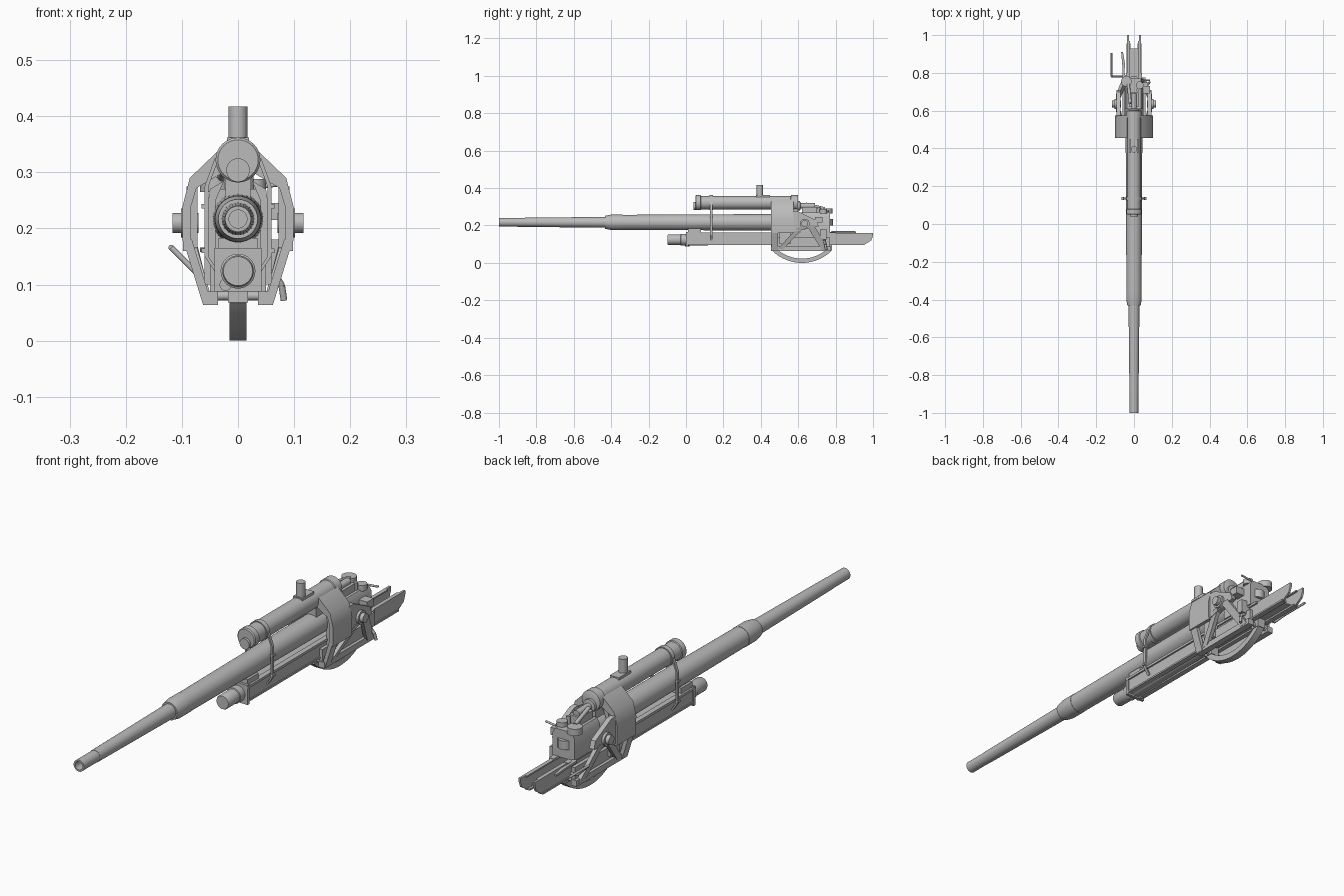
import bpy, bmesh, math
from mathutils import Vector

grey = bpy.data.materials.new("gunmetal grey")
grey.diffuse_color = (0.5, 0.5, 0.5, 1)


def finish(name, bm, smooth=True):
    bmesh.ops.recalc_face_normals(bm, faces=bm.faces)
    me = bpy.data.meshes.new(name)
    bm.to_mesh(me)
    bm.free()
    ob = bpy.data.objects.new(name, me)
    bpy.context.collection.objects.link(ob)
    me.materials.append(grey)
    if smooth:
        bpy.ops.object.select_all(action='DESELECT')
        ob.select_set(True)
        bpy.context.view_layer.objects.active = ob
        bpy.ops.object.shade_smooth_by_angle(angle=math.radians(35))
    return ob


def lathe(name, prof, x=0, z=0, n=32):
    """Turn a (y, radius) profile around a line parallel to y."""
    bm = bmesh.new()
    vs = [bm.verts.new((x + r, y, z)) for y, r in prof]
    es = [bm.edges.new(p) for p in zip(vs, vs[1:])]
    bmesh.ops.spin(bm, geom=vs + es, cent=(x, 0, z), axis=(0, 1, 0),
                   angle=math.tau, steps=n, use_merge=False)
    bmesh.ops.remove_doubles(bm, verts=bm.verts, dist=1e-5)
    return finish(name, bm)


def rod(name, a, b, r, n=16, r2=None):
    a, b = Vector(a), Vector(b)
    bm = bmesh.new()
    bmesh.ops.create_cone(bm, cap_ends=True, segments=n, radius1=r,
                          radius2=r if r2 is None else r2, depth=(b - a).length)
    q = Vector((0, 0, 1)).rotation_difference(b - a)
    for v in bm.verts:
        v.co = q @ v.co + (a + b) / 2
    return finish(name, bm)


def box(name, x0, x1, y0, y1, z0, z1):
    bm = bmesh.new()
    bmesh.ops.create_cube(bm, size=1)
    for v in bm.verts:
        v.co = ((x0 + x1) / 2 + v.co.x * (x1 - x0), (y0 + y1) / 2 + v.co.y * (y1 - y0),
                (z0 + z1) / 2 + v.co.z * (z1 - z0))
    return finish(name, bm, False)


def prism(name, pts, lo, hi, axis):
    """Extrude a 2D outline along 'x' (y,z points), 'y' (x,z) or 'z' (x,y)."""
    at = {'x': lambda p, d: (d, *p), 'y': lambda p, d: (p[0], d, p[1]),
          'z': lambda p, d: (*p, d)}[axis]
    bm = bmesh.new()
    f = bm.faces.new([bm.verts.new(at(p, lo)) for p in pts])
    g = bmesh.ops.extrude_face_region(bm, geom=[f])['geom']
    move = Vector(at((0, 0), hi - lo))
    bmesh.ops.translate(bm, verts=[v for v in g if isinstance(v, bmesh.types.BMVert)], vec=move)
    return finish(name, bm)


def slab(name, a, b, w, t):
    """Flat bar from a to b, w wide along y and t thick along x."""
    a, b = Vector(a), Vector(b)
    bm = bmesh.new()
    rings = [[bm.verts.new(p + Vector((sx * t / 2, sy * w / 2, 0)))
              for sx, sy in ((-1, -1), (1, -1), (1, 1), (-1, 1))] for p in (a, b)]
    for r in rings:
        bm.faces.new(r)
    for i in range(4):
        j = (i + 1) % 4
        bm.faces.new((rings[0][i], rings[0][j], rings[1][j], rings[1][i]))
    return finish(name, bm, False)


# Barrel with open bore, thicker jacket and rear sleeve
BZ = 0.217
lathe("barrel", [(-0.8, 0), (-0.8, 0.016), (-1, 0.016), (-1, 0.023), (-0.9, 0.023), (-0.9, 0.024),
                 (-0.432, 0.029), (-0.432, 0.035), (-0.40, 0.041), (-0.34, 0.041), (-0.34, 0.040),
                 (0.0, 0.042), (0.45, 0.044), (0.62, 0.046), (0.62, 0)], z=BZ)

# Recoil cylinder above the barrel
lathe("recoil_cylinder", [(0.05, 0), (0.05, 0.036), (0.054, 0.04), (0.078, 0.04), (0.08, 0.036),
                          (0.56, 0.036), (0.562, 0.040), (0.598, 0.040), (0.6, 0.037), (0.6, 0)], z=0.322)
lathe("recoil_cylinder_plug", [(0.04, 0), (0.04, 0.021), (0.07, 0.021)], z=0.304)
lathe("recoil_rod", [(0.59, 0.026), (0.61, 0.026), (0.612, 0.014), (0.69, 0.014), (0.69, 0)], z=0.305)
rod("filler_stub", (0, 0.395, 0.35), (0, 0.395, 0.417), 0.017, 24)
box("filler_base", -0.02, 0.02, 0.375, 0.45, 0.345, 0.362)
box("cylinder_saddle", -0.022, 0.022, 0.46, 0.6, 0.25, 0.30)

# Cradle trough, open on top with pointed side rails at the rear
for s in (-1, 1):
    prism("cradle_side", [(0, 0.098), (0.955, 0.098), (0.99, 0.12), (1, 0.145), (1, 0.16), (0, 0.16)],
          s * 0.027, s * 0.036, 'x')
    box("cradle_top_flange", *sorted((s * 0.022, s * 0.043)), 0, 0.8, 0.152, 0.162)
    box("cradle_rail_lip", *sorted((s * 0.02, s * 0.036)), 0.8, 0.97, 0.154, 0.16)
    box("cradle_bottom_lip", *sorted((s * 0.018, s * 0.04)), 0.0, 0.955, 0.096, 0.103)
box("cradle_floor", -0.03, 0.03, 0.0, 0.93, 0.106, 0.112)
box("cradle_front_lid", -0.03, 0.03, 0.0, 0.6, 0.15, 0.158)
box("cradle_front_plate", -0.042, 0.042, 0.0, 0.012, 0.088, 0.165)
box("barrel_rest", -0.035, 0.035, 0.01, 0.08, 0.158, 0.183)
lathe("brake_cylinder", [(-0.098, 0), (-0.098, 0.026), (-0.094, 0.028), (-0.03, 0.028), (-0.028, 0.031),
                         (0.0, 0.031), (0.6, 0.024), (0.6, 0)], z=0.124)
rod("brake_valve", (-0.022, -0.005, 0.1), (-0.022, 0.02, 0.1), 0.011)

# Strap holding cylinder, barrel and cradle together
lathe("strap_collar", [(0.125, 0.036), (0.125, 0.04), (0.145, 0.04), (0.145, 0.036)], z=0.322)
for s in (-1, 1):
    for a, b in (((0.038, 0.325), (0.056, 0.275)), ((0.056, 0.275), (0.056, 0.15)),
                 ((0.056, 0.15), (0.036, 0.12))):
        slab("strap_side", (s * a[0], 0.135, a[1]), (s * b[0], 0.135, b[1]), 0.012, 0.007)
    for z in (0.16, 0.24):
        box("strap_bolt", *sorted((s * 0.052, s * 0.065)), 0.128, 0.142, z - 0.004, z + 0.004)

# Yoke arch around the gun
outer = [(0.098, 0.16), (0.1, 0.235), (0.086, 0.29), (0.036, 0.338)]
inner = [(0.026, 0.30), (0.074, 0.272), (0.085, 0.235), (0.083, 0.16)]
for s in (-1, 1):
    prism("yoke_arch", [(s * x, z) for x, z in outer + inner], 0.455, 0.575, 'y')
    prism("yoke_web", [(s * 0.025, 0.285), (s * 0.05, 0.27), (s * 0.06, 0.2), (s * 0.06, 0.1),
                       (s * 0.04, 0.1), (s * 0.04, 0.25)], 0.5, 0.56, 'y')
    # side frame: rear plate, legs and foot
    prism("yoke_rear_plate", [(0.57, 0.275), (0.60, 0.275), (0.70, 0.225), (0.71, 0.195), (0.57, 0.165)],
          s * 0.072, s * 0.092, 'x')
    slab("front_leg", (s * 0.09, 0.475, 0.18), (s * 0.055, 0.475, 0.066), 0.035, 0.016)
    slab("brace_leg", (s * 0.088, 0.615, 0.19), (s * 0.055, 0.505, 0.075), 0.032, 0.016)
    slab("rear_leg", (s * 0.088, 0.665, 0.20), (s * 0.055, 0.745, 0.07), 0.04, 0.016)
    box("frame_foot", *sorted((s * 0.036, s * 0.062)), 0.455, 0.775, 0.064, 0.088)
    box("cradle_bearing", *sorted((s * 0.036, s * 0.05)), 0.46, 0.77, 0.085, 0.135)
    # trunnion
    rod("trunnion", (s * 0.07, 0.635, 0.21), (s * 0.117, 0.635, 0.21), 0.018, 24)
    rod("trunnion_collar", (s * 0.085, 0.635, 0.21), (s * 0.102, 0.635, 0.21), 0.026, 24)

# Elevating arc beneath the cradle
a0 = math.asin(0.16 / 0.226)
angs = [-a0 + 2 * a0 * i / 24 for i in range(25)]
arc = [(0.62 + 0.226 * math.sin(a), 0.226 - 0.226 * math.cos(a)) for a in angs]
arc += [(0.62 + 0.203 * math.sin(a), 0.226 - 0.203 * math.cos(a)) for a in reversed(angs)]
prism("elevating_arc", arc, -0.015, 0.015, 'x')
for y in (0.475, 0.76):
    rod("arc_pin", (-0.045, y, 0.08), (0.045, y, 0.08), 0.008)
    box("arc_mount", -0.018, 0.018, y - 0.02, y + 0.02, 0.068, 0.11)

# Breech with rounded rear wedge and fittings
prism("breech_block", [(-0.048, 0.16), (0.048, 0.16), (0.048, 0.25), (0.036, 0.27),
                       (-0.036, 0.27), (-0.048, 0.25)], 0.61, 0.77, 'y')
half = [(0.034 * math.cos(math.pi * i / 12), 0.74 + 0.045 * math.sin(math.pi * i / 12)) for i in range(13)]
prism("breech_wedge", half, 0.2, 0.235, 'z')
rod("sight_drum", (-0.04, 0.755, 0.265), (-0.04, 0.755, 0.292), 0.028, 24)
rod("small_drum", (0.03, 0.735, 0.265), (0.03, 0.735, 0.288), 0.02, 24)
rod("drum_knob", (0.02, 0.71, 0.265), (0.02, 0.71, 0.3), 0.008)
box("breech_bracket", -0.025, 0.025, 0.62, 0.7, 0.265, 0.3)
rod("linkage", (-0.02, 0.64, 0.315), (-0.03, 0.74, 0.29), 0.008)
rod("side_lever", (0.04, 0.76, 0.275), (0.085, 0.76, 0.28), 0.004)
box("side_fitting", 0.045, 0.085, 0.69, 0.73, 0.215, 0.245)
box("lower_fitting", 0.036, 0.075, 0.72, 0.75, 0.125, 0.18)

# Crank and hand levers
crank = [(-0.04, 0.78, 0.115), (-0.068, 0.78, 0.115), (-0.119, 0.78, 0.166), (-0.119, 0.905, 0.166)]
for a, b in zip(crank, crank[1:]):
    rod("crank", a, b, 0.005, 12)
prism("left_lever", [(-0.036, 0.76), (-0.05, 0.80), (-0.048, 0.85), (-0.058, 0.91), (-0.068, 0.91),
                     (-0.062, 0.84), (-0.06, 0.77)], 0.158, 0.166, 'z')
grip = [(0.04, 0.74, 0.13), (0.068, 0.74, 0.115), (0.078, 0.745, 0.098), (0.082, 0.75, 0.072)]
for a, b in zip(grip, grip[1:]):
    rod("right_grip", a, b, 0.006, 12)
